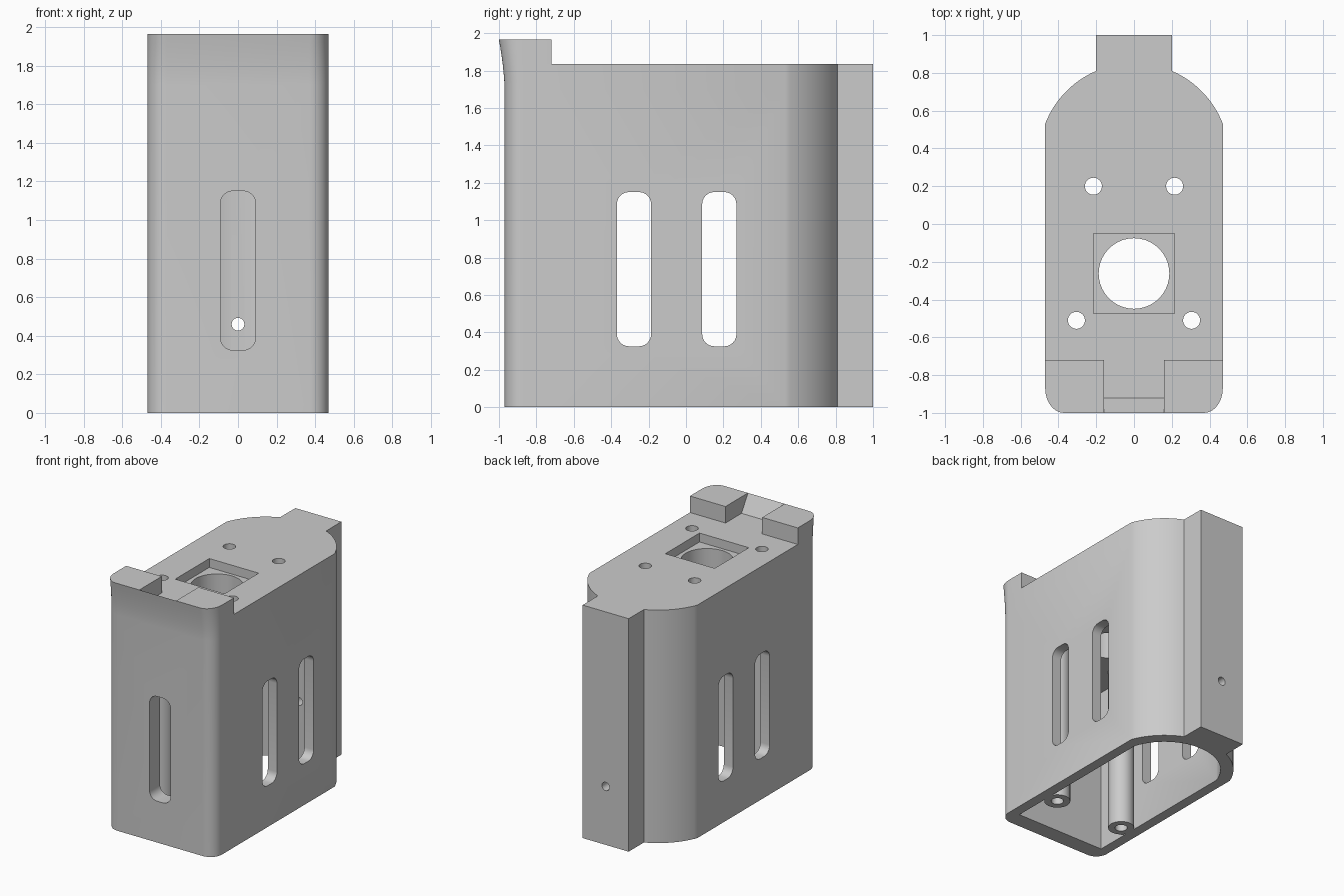
import bpy, bmesh, math
from mathutils import Matrix

cube = bpy.data.objects.get("Cube")
if cube:
    bpy.data.objects.remove(cube, do_unlink=True)

grey = bpy.data.materials.new("plain grey")
grey.use_nodes = True
GREY = (0.6, 0.6, 0.6, 1)
grey.diffuse_color = GREY
grey.node_tree.nodes["Principled BSDF"].inputs["Base Color"].default_value = GREY

TOP, LIP = 1.835, 1.965


def arc(cx, cy, r, a0, a1, n=10):
    """Points along an arc, angles in degrees."""
    angles = [math.radians(a0 + (a1 - a0) * i / n) for i in range(n + 1)]
    return [(cx + r * math.cos(a), cy + r * math.sin(a)) for a in angles]


def mirrored(half):
    """Close a right-hand profile with its mirror image."""
    return half + [(-x, y) for x, y in reversed(half)]


def rounded(w, h, r):
    """Rounded rectangle centred on the origin."""
    x, y = w / 2 - r, h / 2 - r
    return (arc(x, y, r, 0, 90, 6) + arc(-x, y, r, 90, 180, 6)
            + arc(-x, -y, r, 180, 270, 6) + arc(x, -y, r, 270, 360, 6))


def prism(name, profile, levels, matrix=Matrix()):
    """Stack copies of a profile at the given heights and skin them."""
    bm = bmesh.new()
    rings = [[bm.verts.new((x, y, z)) for x, y in profile] for z in levels]
    for low, high in zip(rings, rings[1:]):
        for i in range(len(low)):
            j = (i + 1) % len(low)
            bm.faces.new((low[i], low[j], high[j], high[i]))
    bm.faces.new(rings[0])
    bm.faces.new(rings[-1])
    bm.transform(matrix)
    bmesh.ops.recalc_face_normals(bm, faces=bm.faces[:])
    mesh = bpy.data.meshes.new(name)
    bm.to_mesh(mesh)
    bm.free()
    mesh.materials.append(grey)
    obj = bpy.data.objects.new(name, mesh)
    bpy.context.collection.objects.link(obj)
    return obj


def box(x0, x1, y0, y1, z0, z1):
    return prism("box_cutter", [(x0, y0), (x1, y0), (x1, y1), (x0, y1)], [z0, z1])


def hole(x, y, r, z0, z1):
    circle = arc(x, y, r, 0, 360, 40)[:-1]
    return prism("round_cutter", circle, [z0, z1])


def combine(target, tool, operation="DIFFERENCE"):
    mod = target.modifiers.new("combine", "BOOLEAN")
    mod.operation, mod.solver, mod.object = operation, "EXACT", tool
    bpy.context.view_layer.objects.active = target
    bpy.ops.object.modifier_apply(modifier=mod.name)
    bpy.data.objects.remove(tool, do_unlink=True)


# Axis changes: local z becomes world x, or world y
ALONG_X = Matrix(((0, 0, 1, 0), (1, 0, 0, 0), (0, 1, 0, 0), (0, 0, 0, 1)))
ALONG_Y = Matrix(((1, 0, 0, 0), (0, 0, 1, 0), (0, 1, 0, 0), (0, 0, 0, 1)))

# Outer shell with rounded front corners, curved shoulders and a back rail
outline = mirrored(arc(0.37, -0.87, 0.1, -90, 0)
                   + arc(0, 0.347, 0.505, 21.3, 66.5, 14)
                   + [(0.2, 1.0)])
flare = [1.7 + (LIP - 1.7) * i / 6 for i in range(7)]
body = prism("housing", outline, [0] + flare)

# Front face curves forward towards the lip
for v in body.data.vertices:
    rise = max(0, (v.co.z - 1.7) / (LIP - 1.7))
    front = max(0, (-0.87 - v.co.y) / 0.1)
    v.co.y -= 0.03 * rise ** 1.6 * front

# Deck behind the lip, and the ramped notch through the lip
combine(body, box(-0.6, 0.6, -0.72, 1.2, TOP, 2.2))
ramp = [(-0.6, TOP), (-0.92, TOP), (-1.0, LIP), (-1.0, 2.2), (-0.6, 2.2)]
combine(body, prism("notch_cutter", ramp, [-0.16, 0.16], ALONG_X))

# Hollow interior open at the bottom, under a thick top block
CEILING = 1.32
cavity = mirrored([(0.39, -0.84)] + arc(0, 0.347, 0.41, 18, 90, 14)[:-1])
combine(body, prism("cavity_cutter", cavity, [-0.1, CEILING]))

# Screw bosses against the side walls
for side in (-1, 1):
    combine(body, hole(side * 0.305, -0.51, 0.095, 0, CEILING + 0.05), "UNION")

# Square pocket, central bore and screw holes in the deck
combine(body, box(-0.215, 0.215, -0.475, -0.05, TOP - 0.07, 2.2))
combine(body, hole(0, -0.262, 0.187, 1.0, 2.2))
for side in (-1, 1):
    combine(body, hole(side * 0.215, 0.2, 0.045, 1.0, 2.2))
    combine(body, hole(side * 0.305, -0.51, 0.045, -0.2, 2.2))

# Tall rounded slots: two through both sides, one in the front wall
slot = rounded(0.183, 0.825, 0.065)
for y in (-0.278, 0.178):
    combine(body, prism("slot_cutter", slot, [-0.7, 0.7],
                        Matrix.Translation((0, y, 0.738)) @ ALONG_X))
combine(body, prism("slot_cutter", slot, [-1.2, -0.7],
                    Matrix.Translation((0, 0, 0.738)) @ ALONG_Y))

# Small screw hole through the back rail
pin = arc(0, 0, 0.033, 0, 360, 24)[:-1]
combine(body, prism("pin_cutter", pin, [0.6, 1.2],
                    Matrix.Translation((0, 0, 0.46)) @ ALONG_Y))

# Smooth the curved walls, keep the edges crisp
bpy.ops.object.select_all(action="DESELECT")
body.select_set(True)
bpy.context.view_layer.objects.active = body
bpy.ops.object.shade_smooth_by_angle(angle=math.radians(30))
